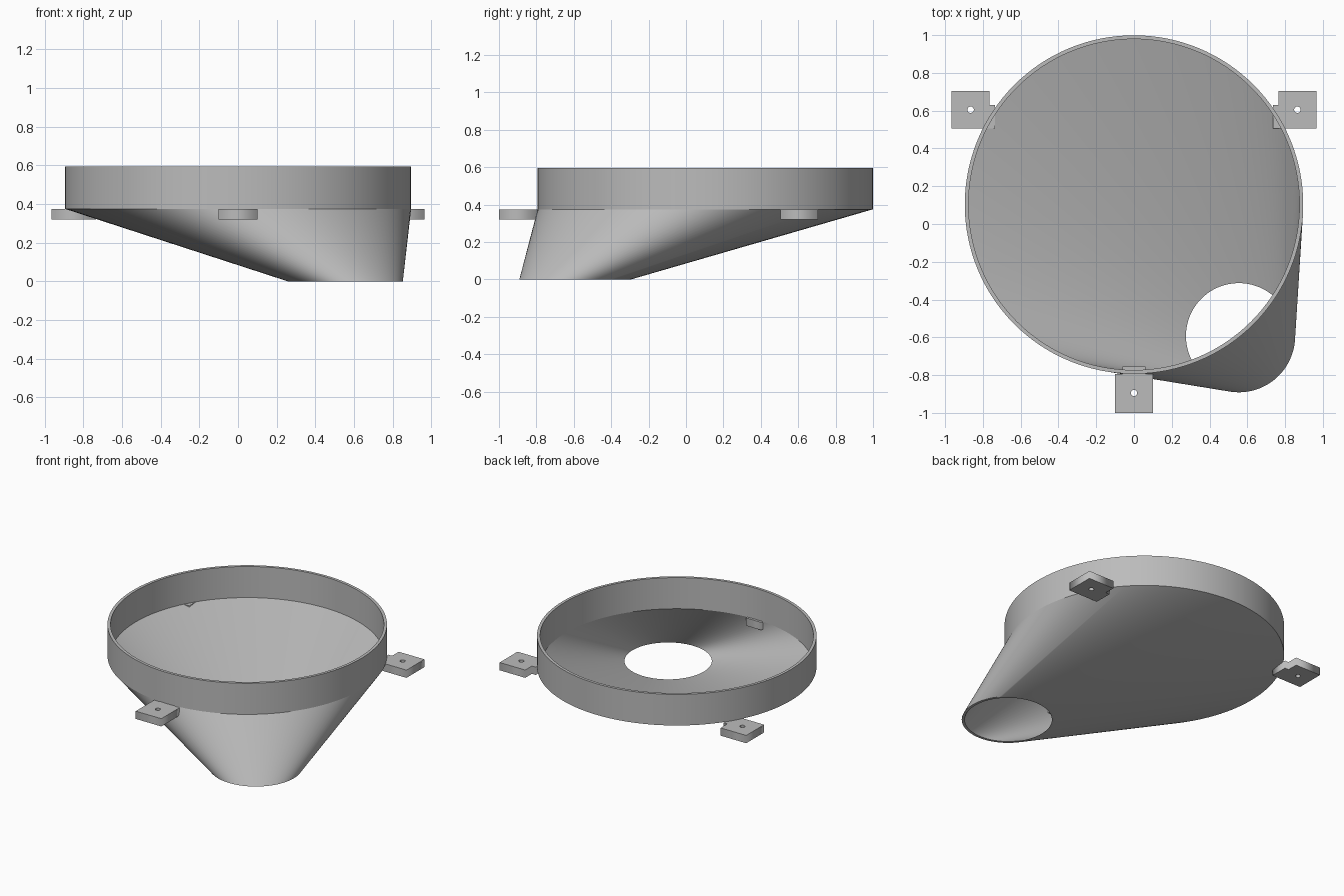
import bpy
import bmesh
from math import sin, cos, tau, radians

cube = bpy.data.objects.get("Cube")
if cube:
    bpy.data.objects.remove(cube)

grey = bpy.data.materials.new("light_grey")
grey.use_nodes = True
colour = (0.5, 0.5, 0.5, 1)
grey.diffuse_color = colour
grey.node_tree.nodes["Principled BSDF"].inputs["Base Color"].default_value = colour

SEGMENTS = 128
RIM_Z, TOP_Z = 0.375, 0.595
RIM, OUTLET = (0, 0.103), (0.555, -0.593)


def activate(obj):
    bpy.ops.object.select_all(action="DESELECT")
    obj.select_set(True)
    bpy.context.view_layer.objects.active = obj


def loft(name, rings):
    """Skin a row of horizontal circles, each (centre, radius, height)."""
    bm = bmesh.new()
    loops = []
    for (cx, cy), r, z in rings:
        angles = [tau * i / SEGMENTS for i in range(SEGMENTS)]
        loops.append([bm.verts.new((cx + r * cos(a), cy + r * sin(a), z)) for a in angles])
    for lower, upper in zip(loops, loops[1:]):
        for i in range(SEGMENTS):
            j = (i + 1) % SEGMENTS
            bm.faces.new((lower[i], lower[j], upper[j], upper[i]))
    mesh = bpy.data.meshes.new(name)
    bm.to_mesh(mesh)
    bm.free()
    mesh.materials.append(grey)
    obj = bpy.data.objects.new(name, mesh)
    bpy.context.collection.objects.link(obj)
    activate(obj)
    bpy.ops.object.shade_smooth_by_angle(angle=radians(30))
    return obj


def tab(name, outline, hole, low=0.32, high=RIM_Z):
    """Flat plate from an outline, with a round screw hole."""
    curve = bpy.data.curves.new(name, "CURVE")
    curve.dimensions = "2D"
    curve.fill_mode = "BOTH"
    curve.extrude = (high - low) / 2
    circle = [(hole[0] + 0.017 * cos(tau * i / 24), hole[1] + 0.017 * sin(tau * i / 24))
              for i in range(24)]
    for points in (outline, circle):
        spline = curve.splines.new("POLY")
        spline.points.add(len(points) - 1)
        for p, (x, y) in zip(spline.points, points):
            p.co = (x, y, 0, 1)
        spline.use_cyclic_u = True
    curve.materials.append(grey)
    obj = bpy.data.objects.new(name, curve)
    obj.location.z = (low + high) / 2
    bpy.context.collection.objects.link(obj)
    activate(obj)
    bpy.ops.object.convert(target="MESH")


# Upright collar, open underneath where it meets the funnel
loft("collar", [(RIM, 0.896, RIM_Z), (RIM, 0.896, TOP_Z),
                (RIM, 0.876, TOP_Z), (RIM, 0.876, RIM_Z)])

# Slanted funnel running to the offset outlet
loft("funnel", [(RIM, 0.876, RIM_Z), (OUTLET, 0.28, 0),
                (OUTLET, 0.298, 0), (RIM, 0.896, RIM_Z)])

# Front mounting tab with a narrow neck through the wall
tab("front_tab", [(-0.1, -1), (0.1, -1), (0.1, -0.795), (0.06, -0.795),
                  (0.06, -0.755), (-0.06, -0.755), (-0.06, -0.795), (-0.1, -0.795)],
    (0, -0.895))

# Mirrored side mounting tabs
side = [(0.735, 0.505), (0.965, 0.505), (0.965, 0.705),
        (0.765, 0.705), (0.765, 0.63), (0.735, 0.63)]
for label, s in (("left", 1), ("right", -1)):
    tab(label + "_tab", [(s * x, y) for x, y in side], (s * 0.865, 0.605))
